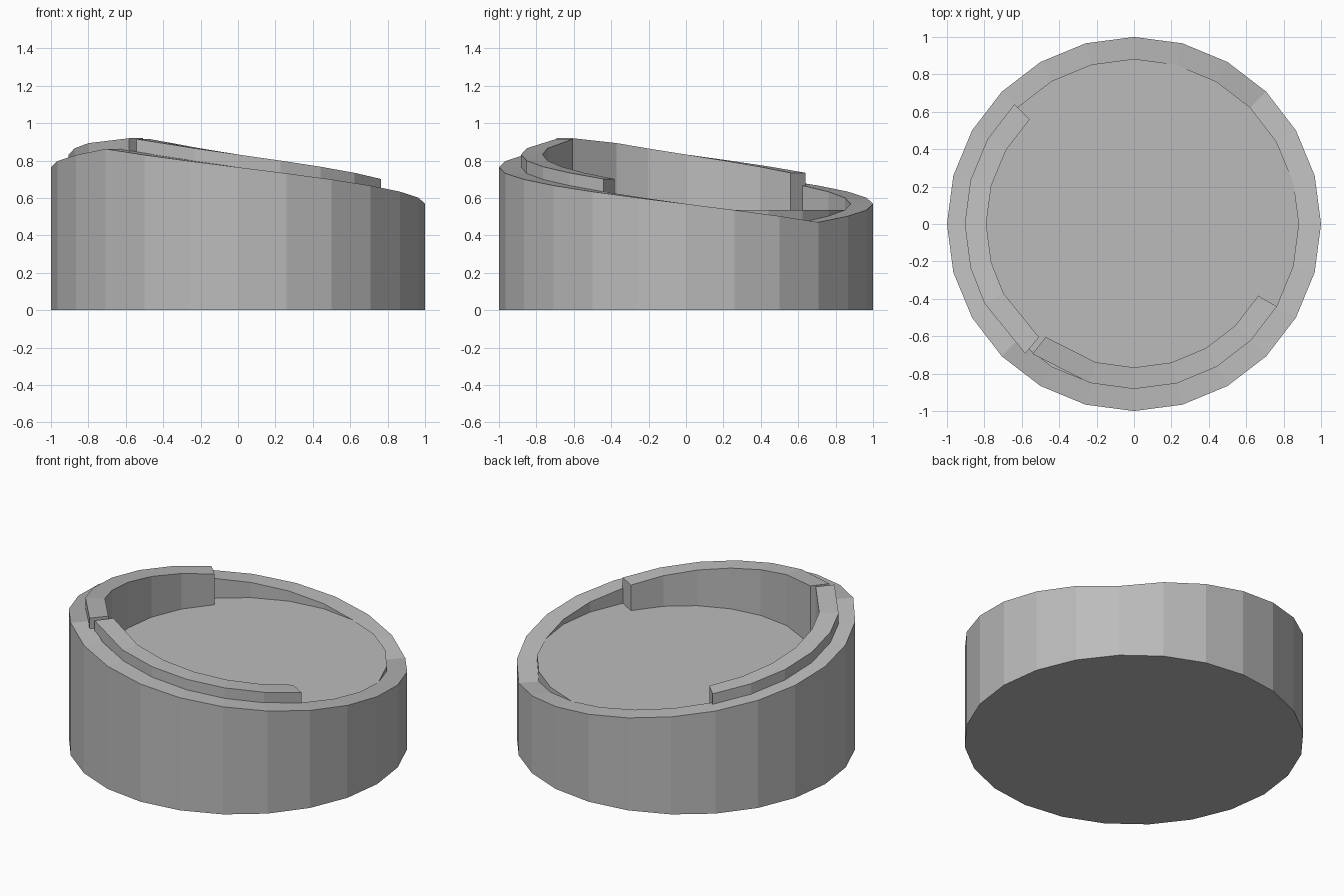
import bpy, bmesh
from math import sin, cos, radians

if "Cube" in bpy.data.objects:
    bpy.data.objects.remove(bpy.data.objects["Cube"])

FLOOR = 0.535
LIP = 0.068

grey = bpy.data.materials.new("plain_grey")
grey.use_nodes = True
COLOUR = (0.5, 0.5, 0.5, 1)
grey.diffuse_color = COLOUR
grey.node_tree.nodes["Principled BSDF"].inputs["Base Color"].default_value = COLOUR


def ramp(angle):
    """Rim height, rising steadily both ways from the low corner to the high one."""
    away = abs((angle - 45 + 180) % 360 - 180)
    return 0.47 + 0.392 * away / 180


def point(bm, radius, angle, z):
    a = radians(angle)
    return bm.verts.new((radius * cos(a), radius * sin(a), z))


def finish(bm, name):
    bmesh.ops.recalc_face_normals(bm, faces=bm.faces)
    mesh = bpy.data.meshes.new(name)
    bm.to_mesh(mesh)
    bm.free()
    mesh.materials.append(grey)
    obj = bpy.data.objects.new(name, mesh)
    bpy.context.collection.objects.link(obj)
    return obj


def bridge(bm, a, b, closed):
    for i in range(len(a) if closed else len(a) - 1):
        j = (i + 1) % len(a)
        bm.faces.new((a[i], a[j], b[j], b[i]))


# Drum: flat base, faceted side, sloping rim and level inner floor
bm = bmesh.new()
angles = range(0, 360, 15)
base = [point(bm, 1, a, 0) for a in angles]
outer = [point(bm, 1, a, ramp(a)) for a in angles]
inner = [point(bm, 0.88, a, ramp(a)) for a in angles]
floor = [point(bm, 0.88, a, FLOOR) for a in angles]
for low, high in ((base, outer), (outer, inner), (inner, floor)):
    bridge(bm, low, high, True)
bm.faces.new(base[::-1])
bm.faces.new(floor)
finish(bm, "drum")


# Raised lips: curved walls standing on the floor, following the rim slope
def lip(name, r_in, r_out, angles):
    bm = bmesh.new()
    rows = [[point(bm, r, a, z) for a in angles for z in [ramp(a) + LIP if top else FLOOR - 0.02]]
            for r, top in ((r_in, False), (r_in, True), (r_out, True), (r_out, False))]
    for i in range(4):
        bridge(bm, rows[i], rows[(i + 1) % 4], False)
    for end in (0, -1):
        bm.faces.new([row[end] for row in rows])
    finish(bm, name)


lip("side_lip", 0.79, 0.905, [135, 150, 165, 180, 195, 208, 230])
lip("front_lip", 0.767, 0.882, [232, 254.5, 270, 285, 300, 315, 330])
